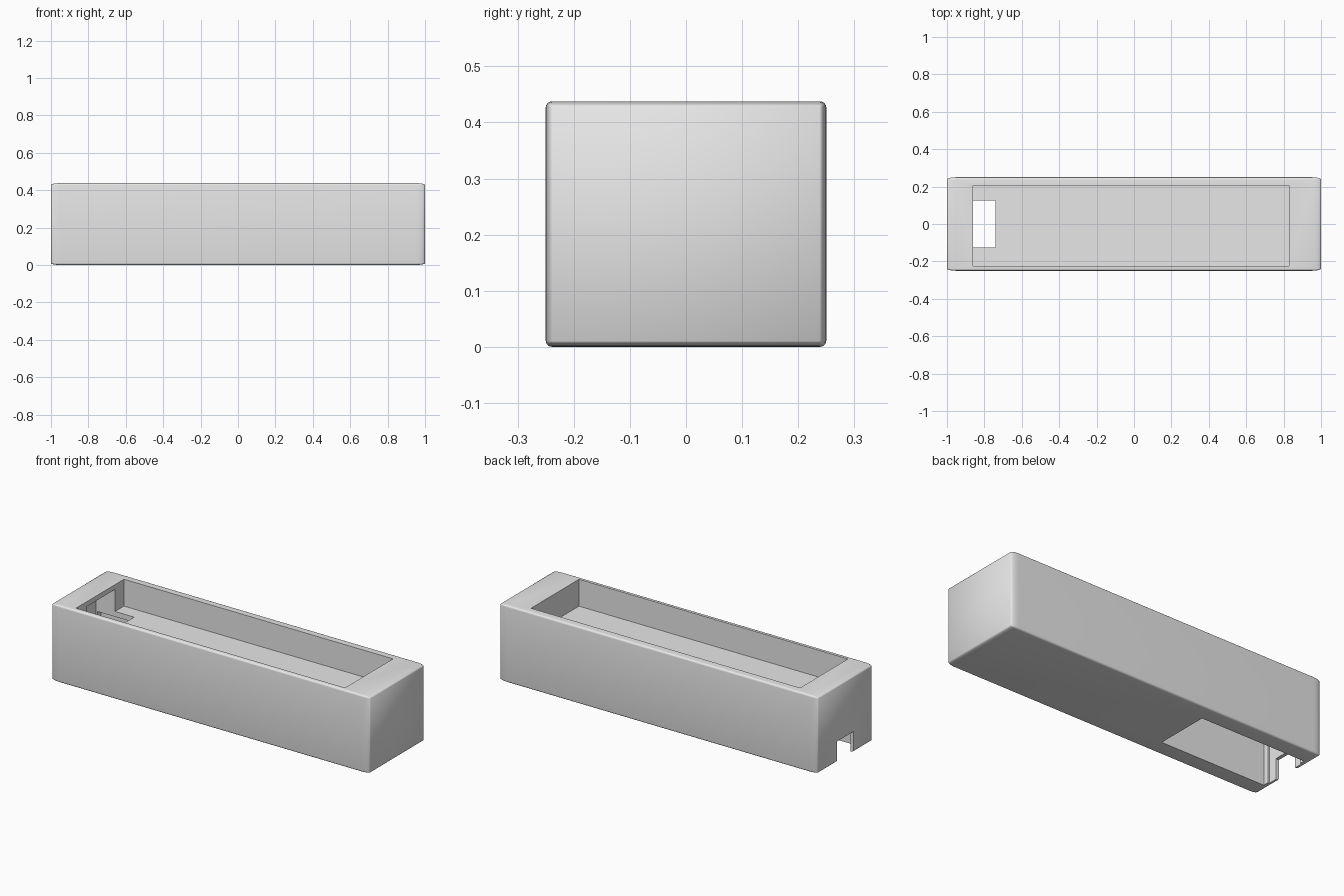
import bpy
import bmesh
from math import radians
from mathutils import Vector

cube = bpy.data.objects.get("Cube")
if cube:
    bpy.data.objects.remove(cube, do_unlink=True)

# Plain grey plastic
grey = bpy.data.materials.new("grey_plastic")
grey.use_nodes = True
colour = (0.8, 0.8, 0.8, 1)
grey.diffuse_color = colour
grey.node_tree.nodes["Principled BSDF"].inputs["Base Color"].default_value = colour


def box(name, low, high, bevel=0.0):
    """Box between two corners; the bevel is made before stretching."""
    low, high = Vector(low), Vector(high)
    mesh = bpy.data.meshes.new(name)
    bm = bmesh.new()
    bmesh.ops.create_cube(bm, size=1)
    if bevel:
        bmesh.ops.bevel(bm, geom=bm.edges[:], offset=bevel, segments=5,
                        profile=0.5, affect='EDGES')
    bmesh.ops.scale(bm, vec=high - low, verts=bm.verts)
    bmesh.ops.translate(bm, vec=(low + high) / 2, verts=bm.verts)
    bm.to_mesh(mesh)
    bm.free()
    mesh.materials.append(grey)
    obj = bpy.data.objects.new(name, mesh)
    bpy.context.collection.objects.link(obj)
    return obj


# Outer shell with softly rounded edges
case = box("case_body", (-1, -0.25, 0), (1, 0.25, 0.4375), bevel=0.024)
bpy.ops.object.select_all(action='DESELECT')
bpy.context.view_layer.objects.active = case
case.select_set(True)

# Openings: top tray, underside pocket, tall connecting slot, cable notch
openings = {
    "top_tray": ((-0.86, -0.225, 0.285), (0.83, 0.205, 0.6)),
    "underside_pocket": ((-0.97, -0.155, -0.1), (-0.31, 0.155, 0.255)),
    "connector_slot": ((-0.98, -0.125, -0.15), (-0.74, 0.125, 0.41)),
    "cable_notch": ((-1.1, -0.075, -0.2), (-0.9, 0.075, 0.12)),
}
for name, (low, high) in openings.items():
    cutter = box(name, low, high)
    cutter.hide_render = True
    cut = case.modifiers.new(name, 'BOOLEAN')
    cut.operation = 'DIFFERENCE'
    cut.solver = 'EXACT'
    cut.object = cutter
    bpy.ops.object.modifier_apply(modifier=cut.name)
    bpy.data.objects.remove(cutter, do_unlink=True)

bpy.ops.object.shade_smooth_by_angle(angle=radians(35))
